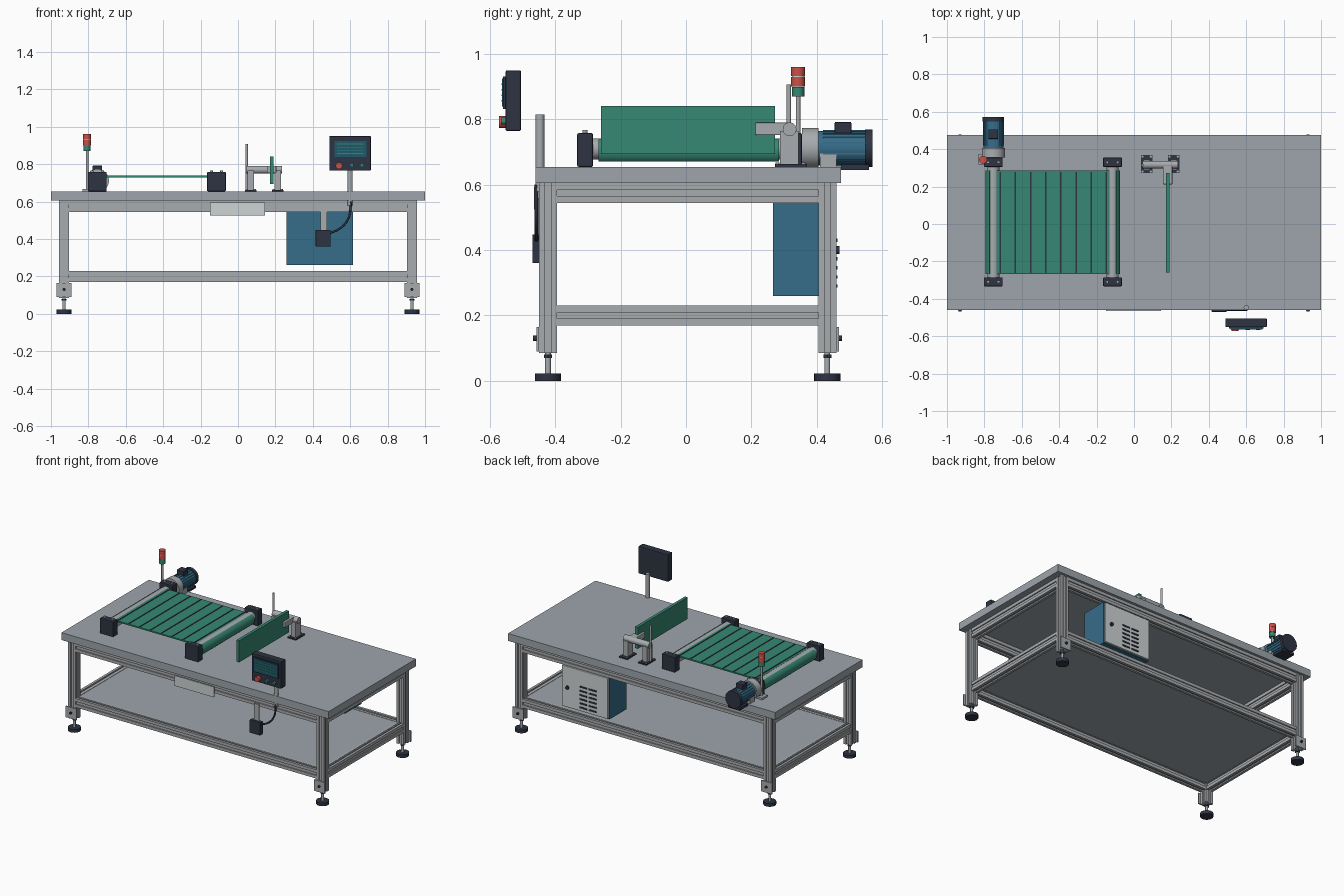
import bpy, bmesh, math
from mathutils import Vector

if "Cube" in bpy.data.objects:
    bpy.data.objects.remove(bpy.data.objects["Cube"])


def material(name, *rgb):
    lin = [((c / 255 + 0.055) / 1.055) ** 2.4 for c in rgb] + [1.0]
    m = bpy.data.materials.new(name)
    m.use_nodes = True
    m.diffuse_color = lin
    m.node_tree.nodes["Principled BSDF"].inputs["Base Color"].default_value = lin
    return m


TOP = material("tabletop grey", 157, 165, 171)
STEEL = material("aluminium", 168, 172, 175)
PALE = material("pale panel", 205, 211, 211)
DARK = material("charcoal", 45, 52, 66)
GREEN = material("belt green", 54, 136, 115)
BLUE = material("cabinet blue", 54, 108, 138)
RED = material("signal red", 205, 80, 72)
SCREEN = material("screen teal", 30, 88, 106)

rounded = []


def finish(name, mat, bm):
    bmesh.ops.recalc_face_normals(bm, faces=bm.faces)
    mesh = bpy.data.meshes.new(name)
    bm.to_mesh(mesh)
    bm.free()
    mesh.materials.append(mat)
    ob = bpy.data.objects.new(name, mesh)
    bpy.context.collection.objects.link(ob)
    return ob


def prism(name, mat, pts, axis, lo, hi):
    """Extrude a 2D outline along an axis."""
    place = {"x": lambda a, b, t: (t, a, b),
             "y": lambda a, b, t: (a, t, b),
             "z": lambda a, b, t: (a, b, t)}[axis]
    bm = bmesh.new()
    face = bm.faces.new([bm.verts.new(place(a, b, lo)) for a, b in pts])
    ext = bmesh.ops.extrude_face_region(bm, geom=[face], use_keep_orig=True)
    shift = Vector(place(0, 0, hi - lo))
    for v in ext["geom"]:
        if isinstance(v, bmesh.types.BMVert):
            v.co += shift
    return finish(name, mat, bm)


def box(name, mat, x, y, z, bevel=0):
    ob = prism(name, mat, [(x[0], y[0]), (x[1], y[0]), (x[1], y[1]), (x[0], y[1])],
               "z", *z)
    if bevel:
        mod = ob.modifiers.new("bevel", "BEVEL")
        mod.width, mod.segments = bevel, 2
    return ob


def rod(name, mat, a, b, r, axis, lo, hi, sides=32):
    pts = [(a + r * math.cos(i * math.tau / sides), b + r * math.sin(i * math.tau / sides))
           for i in range(sides)]
    ob = prism(name, mat, pts, axis, lo, hi)
    rounded.append(ob)
    return ob


def slotted(name, a, b, w, h, axis, lo, hi):
    """Square aluminium section with a slot in each side."""
    pts = []
    side = [(.5, -.5), (.5, -.16), (.36, -.16), (.36, .16), (.5, .16)]
    for k in range(4):
        c, s = round(math.cos(k * math.pi / 2)), round(math.sin(k * math.pi / 2))
        pts += [(a + w * (p * c - q * s), b + h * (p * s + q * c)) for p, q in side]
    return prism(name, STEEL, pts, axis, lo, hi)


# Table top and lower shelf
box("tabletop", TOP, (-1, 1), (-.46, .475), (.605, .655))
box("lower_shelf", TOP, (-.93, .93), (-.42, .43), (.212, .228))

# Slotted frame, levelling feet and foot brackets
LEG_Y = (-.4225, .4325)
for x in (-.93, .93):
    for y, out in zip(LEG_Y, (-1, 1)):
        slotted("leg", x, y, .055, .055, "z", .085, .605)
        rod("foot_pad", DARK, x, y, .04, "z", 0, .022)
        rod("foot_stem", STEEL, x, y, .009, "z", .02, .09, 16)
        rod("foot_nut", DARK, x, y, .014, "z", .07, .08, 6)
        face = y + out * .0275
        box("foot_bracket", STEEL, (x - .04, x + .04), sorted((face, face + out * .008)), (.09, .165))
        rod("bracket_bolt", DARK, x, .13, .008, "y", *sorted((face, face + out * .018)), 12)
    for z in (.2, .575):
        slotted("side_rail", x, z, .05, .06, "y", -.395, .405).location.x = 0
for z in (.2, .575):
    for y in LEG_Y:
        slotted("long_rail", y, z, .05, .06, "x", -.9025, .9025)

# Electrical cabinet with door, lock and vents
box("cabinet", BLUE, (.26, .615), (.267, .445), (.26, .545))
box("cabinet_door", PALE, (.265, .61), (.445, .459), (.265, .54), .003)
rod("door_lock", DARK, .565, .4, .012, "y", .458, .47, 16)
for row in range(6):
    for x in (.35, .42):
        z = .285 + row * .028
        box("vent", DARK, (x, x + .055), (.458, .463), (z, z + .01))

# Front plate and switch box
box("front_plate", PALE, (-.15, .145), (-.466, -.458), (.525, .595))
box("switch_bracket", STEEL, (.44, .475), (-.455, -.447), (.44, .56))
box("switch_box", DARK, (.415, .495), (-.47, -.44), (.36, .448), .003)

# Cable from the switch box to the panel post
curve = bpy.data.curves.new("cable", "CURVE")
curve.dimensions = "3D"
curve.bevel_depth, curve.bevel_resolution = .006, 2
path = [(.49, .43), (.55, .46), (.59, .51), (.605, .6)]
spline = curve.splines.new("BEZIER")
spline.bezier_points.add(len(path) - 1)
for p, (x, z) in zip(spline.bezier_points, path):
    p.co = (x, -.458, z)
    p.handle_left_type = p.handle_right_type = "AUTO"
curve.materials.append(DARK)
bpy.context.collection.objects.link(bpy.data.objects.new("cable", curve))

# Control panel on its post
rod("panel_post", STEEL, .6, -.447, .0135, "z", .58, .815)
box("panel_case", DARK, (.488, .71), (-.552, -.505), (.765, .95), .004)
box("panel_bezel", DARK, (.508, .693), (-.56, -.55), (.832, .932))
box("panel_screen", SCREEN, (.515, .686), (-.563, -.559), (.839, .925))
for i in range(4):
    z = .855 + i * .017
    box("screen_line", GREEN, (.53, .672), (-.565, -.562), (z, z + .004))
rod("stop_button", RED, .54, .792, .018, "y", -.572, -.55)
for x in (.608, .662):
    rod("start_button", GREEN, x, .795, .011, "y", -.566, -.55, 20)

# Conveyor: rollers, bearing blocks and wrapped belt ends
for x, out in ((-.752, -1), (-.115, 1)):
    rod("roller", STEEL, x, .71, .032, "y", -.287, .307)
    for y0, y1 in ((-.333, -.285), (.305, .355)):
        box("bearing_block", DARK, (x - .05, x + .05), (y0, y1), (.655, .758), .004)
        for dx in (-.028, .028):
            rod("block_bolt", STEEL, x + dx, (y0 + y1) / 2, .008, "z", .755, .767, 12)
    arc = [math.radians(a) for a in range(-50, 61, 10)]
    ring = [(x + out * r * math.cos(a), .703 + r * math.sin(a))
            for r, seq in ((.034, arc), (.041, arc[::-1])) for a in seq]
    rounded.append(prism("belt_wrap", GREEN, ring, "y", -.268, .285))
box("belt", GREEN, (-.735, -.13), (-.268, .285), (.729, .738))
for i in range(8):
    x = -.715 + i * .081
    box("belt_seam", DARK, (x - .004, x + .004), (-.262, .279), (.735, .7405))

# Drive motor
MX, MZ = -.752, .712
rod("gearbox", STEEL, MX, MZ, .062, "y", .355, .405)
rod("motor_body", BLUE, MX, MZ, .053, "y", .405, .55)
for i in range(20):
    a = i * math.tau / 20
    px, pz = MX + .054 * math.cos(a), MZ + .054 * math.sin(a)
    box("cooling_rib", BLUE, (px - .002, px + .002), (.42, .548), (pz - .002, pz + .002))
rod("fan_cover", DARK, MX, MZ, .058, "y", .548, .571)
box("terminal_box", DARK, (MX - .026, MX + .026), (.455, .506), (.755, .792), .003)
box("motor_mount", STEEL, (MX - .05, MX + .05), (.41, .46), (.655, .71))
box("motor_base", DARK, (MX - .045, MX + .045), (.475, .56), (.646, .662))

# Signal tower
TX, TY = -.807, .343
box("tower_base", STEEL, (TX - .025, TX + .02), (TY - .025, TY + .03), (.655, .668))
rod("tower_pole", STEEL, TX, TY, .007, "z", .66, .875, 16)
rod("tower_green_light", GREEN, TX, TY, .019, "z", .87, .899)
rod("tower_red_light", RED, TX, TY, .021, "z", .901, .93)
rod("tower_ring", PALE, TX, TY, .019, "z", .929, .934)
rod("tower_red_light", RED, TX, TY, .021, "z", .933, .96)

# Guide board with its stand
box("guide_board", GREEN, (.17, .19), (-.26, .272), (.695, .841))
for x in (.068, .212):
    box("stand_base", DARK, (x - .031, x + .031), (.272, .37), (.655, .663))
    box("stand_post", STEEL, (x - .018, x + .018), (.288, .345), (.663, .765))
    for dx in (-.022, .022):
        for y in (.28, .36):
            rod("base_bolt", STEEL, x + dx, y, .006, "z", .66, .668, 12)
rod("cross_bar", STEEL, .317, .77, .021, "x", .045, .236)
rod("height_rod", STEEL, .046, .315, .007, "z", .66, .907, 16)
box("board_arm", STEEL, (.155, .205), (.212, .318), (.752, .79), .004)

# Smooth shading on round parts
bpy.ops.object.select_all(action="DESELECT")
for ob in rounded:
    ob.select_set(True)
bpy.context.view_layer.objects.active = rounded[0]
bpy.ops.object.shade_smooth_by_angle(angle=math.radians(35))
